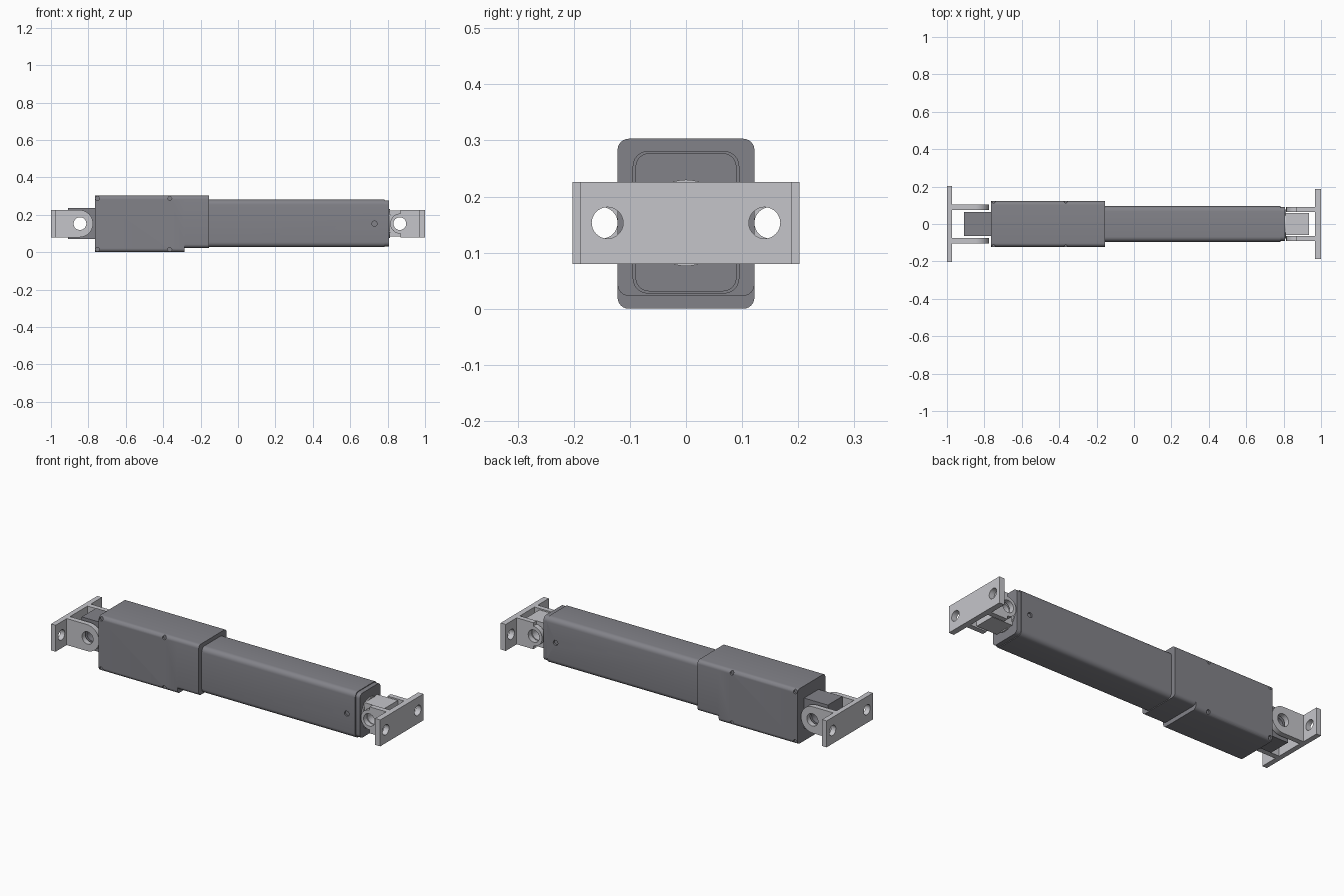
import bpy, bmesh, math
from mathutils import Matrix, Vector

if "Cube" in bpy.data.objects:
    bpy.data.objects.remove(bpy.data.objects["Cube"])

ZC = 0.153  # height of the pin axis


def material(name, rgb):
    m = bpy.data.materials.new(name)
    m.diffuse_color = (*rgb, 1)
    m.use_nodes = True
    m.node_tree.nodes["Principled BSDF"].inputs["Base Color"].default_value = m.diffuse_color
    return m


DARK = material("dark grey paint", (0.225, 0.225, 0.25))
LIGHT = material("light grey metal", (0.56, 0.56, 0.59))


def prism(name, pts, axis, lo, hi, mat):
    """Extrude a 2D outline along x (points y,z) or y (points x,z)."""
    put = (lambda a, b, t: (t, a, b)) if axis == 'x' else (lambda a, b, t: (a, t, b))
    bm = bmesh.new()
    face = bm.faces.new([bm.verts.new(put(a, b, lo)) for a, b in pts])
    ext = bmesh.ops.extrude_face_region(bm, geom=[face])
    verts = [v for v in ext['geom'] if isinstance(v, bmesh.types.BMVert)]
    bmesh.ops.translate(bm, verts=verts, vec=Vector(put(0, 0, hi - lo)))
    bmesh.ops.recalc_face_normals(bm, faces=bm.faces)
    me = bpy.data.meshes.new(name)
    bm.to_mesh(me)
    bm.free()
    me.materials.append(mat)
    ob = bpy.data.objects.new(name, me)
    bpy.context.collection.objects.link(ob)
    return ob


def rounded(y, z0, z1, r, n=6):
    """Rounded rectangle outline, half width y."""
    pts = []
    for k, (cy, cz) in enumerate([(y - r, z1 - r), (r - y, z1 - r), (r - y, z0 + r), (y - r, z0 + r)]):
        for i in range(n + 1):
            a = math.pi / 2 * (k + i / n)
            pts.append((cy + r * math.cos(a), cz + r * math.sin(a)))
    return pts


def circle(cx, cz, r, n=32):
    return [(cx + r * math.cos(2 * math.pi * i / n), cz + r * math.sin(2 * math.pi * i / n)) for i in range(n)]


def rect(a0, a1, b0, b1):
    return [(a0, b0), (a1, b0), (a1, b1), (a0, b1)]


def arm_outline(cx, xp, h, r, n=20):
    """Lug: flat end at xp, rounded nose about cx with radius r."""
    s = 1 if xp > cx else -1
    pts = [(xp, ZC - h), (cx, ZC - h)] if h > r else [(xp, ZC - h)]
    pts += [(cx - s * r * math.cos(a), ZC + r * math.sin(a))
            for a in (-math.pi / 2 + math.pi * i / n for i in range(n + 1))]
    pts += [(cx, ZC + h), (xp, ZC + h)] if h > r else [(xp, ZC + h)]
    return pts


def cut(ob, cutters):
    for c in cutters:
        c.hide_render = True
        c.hide_viewport = True
        mod = ob.modifiers.new("hole", 'BOOLEAN')
        mod.object = c
        mod.solver = 'EXACT'


def smooth(ob):
    bpy.ops.object.select_all(action='DESELECT')
    ob.select_set(True)
    bpy.context.view_layer.objects.active = ob
    bpy.ops.object.shade_smooth_by_angle(angle=math.radians(30))


parts = []

# Motor housing: deep rear part and shallower front part
housing = prism("motor_housing", rounded(0.122, 0, 0.303, 0.02), 'x', -0.765, -0.285, DARK)
collar = prism("housing_front", rounded(0.122, 0.023, 0.303, 0.02), 'x', -0.285, -0.155, DARK)

# Outer tube with inset end cap
tube = prism("outer_tube", rounded(0.095, 0.027, 0.281, 0.027), 'x', -0.155, 0.782, DARK)
cap = prism("tube_end_cap", rounded(0.09, 0.031, 0.277, 0.024), 'x', 0.782, 0.807, DARK)

# Shallow screw pockets on both sides
for s in (-1, 1):
    lo, hi = sorted((s * 0.112, s * 0.14))
    cut(housing, [prism("screw_cutter", circle(x, z, 0.011, 16), 'y', lo, hi, DARK)
                  for x in (-0.751, -0.365) for z in (0.289, 0.014)])
    lo, hi = sorted((s * 0.085, s * 0.11))
    cut(tube, [prism("screw_cutter", circle(0.73, ZC, 0.014, 16), 'y', lo, hi, DARK)])

# Rear tongue and front rod eye, with pin holes
rear_pin = prism("rear_pin_cutter", circle(-0.845, ZC, 0.034), 'y', -0.2, 0.2, LIGHT)
front_pin = prism("front_pin_cutter", circle(0.865, ZC, 0.034), 'y', -0.2, 0.2, LIGHT)
tongue = prism("rear_tongue", rect(-0.91, -0.765, 0.07, 0.236), 'y', -0.063, 0.063, DARK)
eye = prism("rod_eye", rect(0.81, 0.935, 0.083, 0.222), 'y', -0.058, 0.058, LIGHT)
rod = prism("rod_end_disc", circle(0, ZC, 0.077, 48), 'x', 0.806, 0.814, LIGHT)
cut(tongue, [rear_pin])
cut(eye, [front_pin])
parts += [housing, collar, tube, cap, tongue, eye, rod]


def bracket(label, x0, x1, half, hole_y, arm_x, arm_end, arm_r, y0, y1, pin):
    """Mounting plate with two bolt holes and two lugs."""
    plate = prism(label + "_plate", rect(-half, half, 0.08, 0.226), 'x', x0, x1, LIGHT)
    cut(plate, [prism(label + "_bolt_cutter", circle(s * hole_y, ZC, 0.028), 'x', x0 - 0.05, x1 + 0.05, LIGHT)
                for s in (-1, 1)])
    parts.append(plate)
    for s, side in ((-1, "front"), (1, "back")):
        lo, hi = sorted((s * y0, s * y1))
        arm = prism(f"{label}_{side}_lug", arm_outline(arm_x, arm_end, 0.073, arm_r), 'y', lo, hi, LIGHT)
        cut(arm, [pin])
        parts.append(arm)


bracket("rear_bracket", -1.0, -0.972, 0.202, 0.150, -0.848, -0.972, 0.073, 0.076, 0.105, rear_pin)
bracket("rod_bracket", 0.969, 1.0, 0.188, 0.140, 0.868, 0.969, 0.054, 0.064, 0.092, front_pin)

for p in parts:
    smooth(p)
